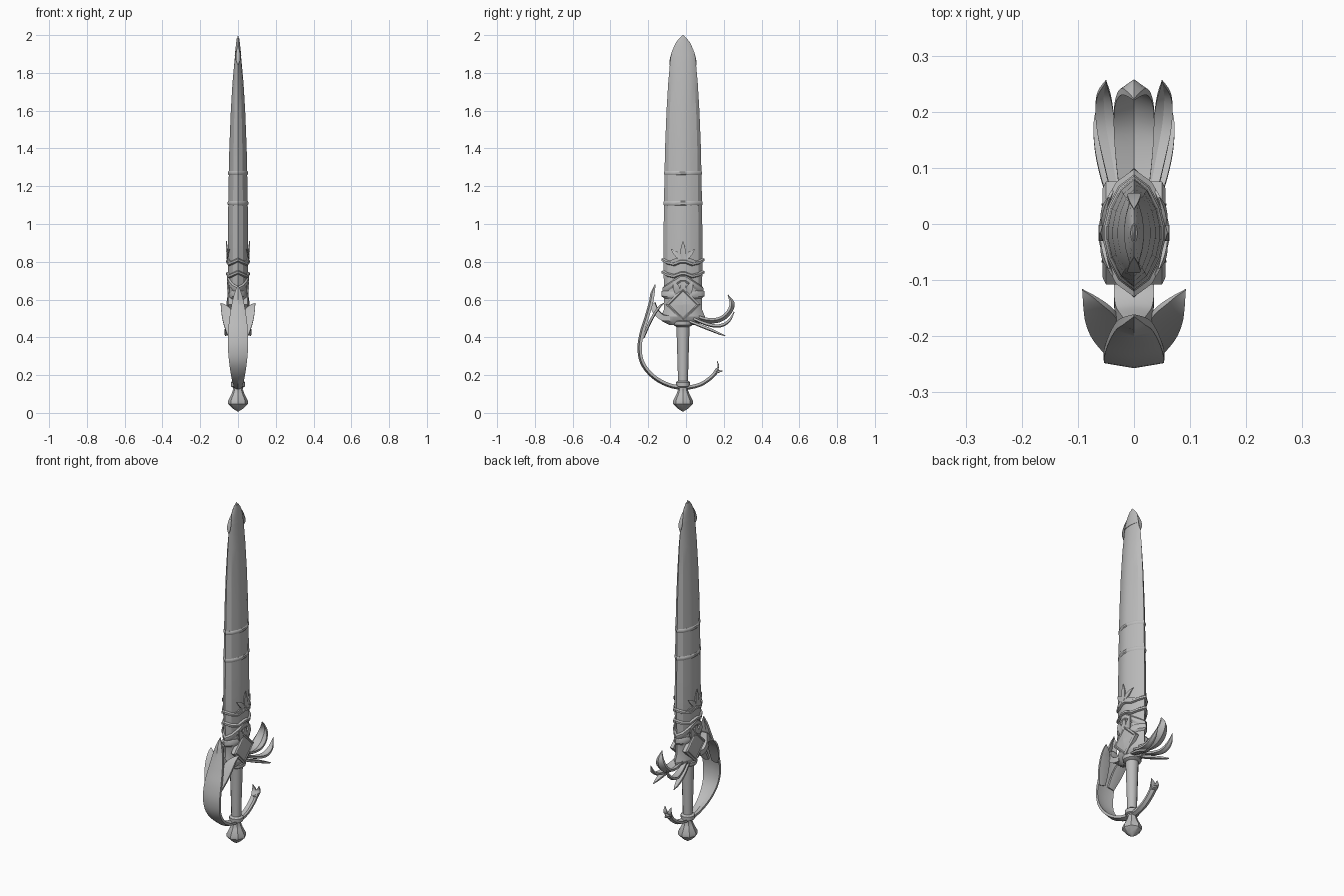
import bpy, bmesh, math
from mathutils import Vector

if "Cube" in bpy.data.objects:
    bpy.data.objects.remove(bpy.data.objects["Cube"])

steel = bpy.data.materials.new("grey_steel")
steel.diffuse_color = (0.5, 0.5, 0.5, 1)
steel.use_nodes = True
steel.node_tree.nodes["Principled BSDF"].inputs["Base Color"].default_value = steel.diffuse_color
CY = -0.016  # blade axis


def skin(name, rings, angle=30):
    """Join equal-sized closed rings of points into a capped solid."""
    bm = bmesh.new()
    vs = [[bm.verts.new(p) for p in r] for r in rings]
    n = len(rings[0])
    for a, b in zip(vs, vs[1:]):
        for i in range(n):
            j = (i + 1) % n
            bm.faces.new((a[i], a[j], b[j], b[i]))
    bm.faces.new(vs[0][::-1])
    bm.faces.new(vs[-1])
    bmesh.ops.remove_doubles(bm, verts=bm.verts, dist=0.00005)
    bmesh.ops.recalc_face_normals(bm, faces=bm.faces)
    me = bpy.data.meshes.new(name)
    bm.to_mesh(me)
    bm.free()
    me.shade_smooth()
    me.set_sharp_from_angle(angle=math.radians(angle))
    me.materials.append(steel)
    ob = bpy.data.objects.new(name, me)
    bpy.context.collection.objects.link(ob)
    return ob


def smooth_path(pts, sub):
    """Catmull-Rom through tuples of any length."""
    out = []
    for i in range(len(pts) - 1):
        p = [Vector(pts[max(0, min(len(pts) - 1, i + k))]) for k in (-1, 0, 1, 2)]
        for s in range(sub):
            t = s / sub
            out.append(0.5 * (2 * p[1] + (p[2] - p[0]) * t
                              + (2 * p[0] - 5 * p[1] + 4 * p[2] - p[3]) * t * t
                              + (3 * p[1] - p[0] - 3 * p[2] + p[3]) * t ** 3))
    return out + [Vector(pts[-1])]


def ribbon(name, pts, thick, ridge, side=(1, 0, 0), sub=5):
    """Ridged strap along (x, y, z, half_width) points."""
    path = smooth_path(pts, sub)
    rings = []
    for i, p in enumerate(path):
        c = p.to_3d()
        c = Vector(p[:3])
        t = Vector(path[min(i + 1, len(path) - 1)][:3]) - Vector(path[max(i - 1, 0)][:3])
        s = Vector(side)
        s = (s - t.normalized() * s.dot(t.normalized())).normalized()
        n = t.cross(s).normalized()
        w = max(p[3], 0.0005)
        k = min(1, w / 0.02)
        r, h = ridge * k, thick * (0.3 + 0.7 * k) / 2
        rings.append([c + s * a * w + n * b for a, b in
                      ((-1, h), (0, r + h), (1, h), (1, -h), (0, r - h), (-1, -h))])
    return skin(name, rings)


# ---- Sheath: pointed oval section (thickness factor, width factor) ----
HALF = [(0, -1), (0.5, -0.8), (0.85, -0.45), (1, -0.12),
        (1, 0.12), (0.85, 0.45), (0.5, 0.8)]
SECTION = HALF + [(-x, -y) for x, y in HALF]
PROFILE = [(0.64, .05, .1), (0.8, .053, .104), (1.0, .053, .102), (1.2, .05, .099),
           (1.4, .046, .095), (1.6, .038, .087), (1.75, .029, .078), (1.87, .018, .067),
           (1.92, .012, .054), (1.96, .008, .036), (1.985, .004, .016), (2.0, .0005, .001)]


def size_at(z):
    for a, b in zip(PROFILE, PROFILE[1:]):
        if z <= b[0]:
            f = max(0, (z - a[0]) / (b[0] - a[0]))
            return a[1] + (b[1] - a[1]) * f, a[2] + (b[2] - a[2]) * f
    return PROFILE[-1][1:]


def surface_x(y, z):
    hx, hy = size_at(z)
    u = abs(y - CY) / hy
    pts = [(0, 1), (.12, 1), (.45, .85), (.8, .5), (1, 0)]
    for a, b in zip(pts, pts[1:]):
        if u <= b[0]:
            return hx * (a[1] + (b[1] - a[1]) * (u - a[0]) / (b[0] - a[0]))
    return 0


def section(z, hx, hy, wave=None):
    return [(x * hx, CY + y * hy, z + (wave(y) if wave else 0)) for x, y in SECTION]


def band(name, z, height, out, wave=None):
    hx, hy = size_at(z)
    h = height / 2
    return skin(name, [section(z + dz, hx + o, hy + o, wave) for dz, o in
                       ((-h, 0), (-h * .5, out), (h * .5, out), (h, 0))], 35)


skin("sheath", [section(*p) for p in PROFILE], 22)
for i, z in enumerate((1.11, 1.27)):
    band(f"sheath_ring_{i}", z, 0.022, 0.004)
# Draped collars, low between centre and edges
drape = lambda y: -0.022 * math.sin(math.pi * abs(y))
peak = lambda y: 0.035 * (1 - 2 * abs(y))
band("upper_collar", 0.81, 0.022, 0.010, drape)
band("middle_collar", 0.745, 0.022, 0.011, drape)
band("lower_collar", 0.685, 0.04, 0.008, peak)

# Tip cover with a small leaf on each narrow edge
skin("tip_cover", [section(z, size_at(z)[0] + .002, size_at(z)[1] + .002)
                   for z in (1.89, 1.92, 1.96, 1.985)])
for sy in (-1, 1):
    pts = [(0, CY + sy * (size_at(z)[1] + .001), z, w) for z, w in
           ((1.84, 0), (1.87, .011), (1.91, .009), (1.95, 0))]
    ribbon(f"tip_leaf_{'front' if sy < 0 else 'back'}", pts, .006, 0)

# Five-leaf flower on both broad faces, following the sheath
for sx, label in ((-1, "left"), (1, "right")):
    for i, (ang, ln) in enumerate(((0, .1), (48, .085), (-48, .085), (100, .085), (-100, .085))):
        a = math.radians(ang)
        pts = []
        for f, w in ((0, .004), (.35, .014), (.7, .010), (1, 0)):
            y, z = CY + math.sin(a) * ln * f, 0.81 + math.cos(a) * ln * f
            pts.append((sx * (surface_x(y, z) + .004 + .004 * f), y, z, w))
        ribbon(f"flower_{label}_leaf_{i}", pts, .009, .003 * sx,
               (0, math.cos(a), -math.sin(a)), 3)

# ---- Guard block ----
skin("guard_block", [section(z, x, y) for z, x, y in
                     ((.465, .022, .07), (.485, .04, .112), (.51, .05, .116), (.55, .046, .1),
                      (.60, .045, .1), (.645, .05, .104), (.665, .036, .085))], 25)
skin("guard_rim", [section(z, x, y, lambda v: .014 * (abs(v) - .5)) for z, x, y in
                   ((.60, .045, .1), (.612, .052, .115), (.635, .052, .115), (.648, .045, .1))], 35)
# Stepped diamond badge on each broad side
for sx, label in ((-1, "left"), (1, "right")):
    rings = []
    for x, r in ((.03, 1), (.05, 1), (.056, .86), (.052, .78), (.062, .05)):
        rings.append([(sx * x, CY + .092 * r * c, .573 + .09 * r * s)
                      for c, s in ((1, 0), (0, 1), (-1, 0), (0, -1))])
    skin(f"guard_diamond_{label}", rings, 20)
    # Small pointed leaves rising over the diamond
    for i, dy in enumerate((-.045, 0, .045)):
        pts = [(sx * .046, CY + dy * .6, .63, .012), (sx * .054, CY + dy * .8, .665, .017),
               (sx * .052, CY + dy * 1.1, .70 + (.025 if dy == 0 else 0), 0)]
        ribbon(f"guard_leaf_{label}_{i}", pts, .01, .004 * sx, (0, 1, 0), 3)

# ---- Grip and pommel ----


def turned(name, prof, n, angle):
    return skin(name, [[(r * math.cos(2 * math.pi * k / n), CY + r * math.sin(2 * math.pi * k / n), z)
                        for k in range(n)] for z, r in prof], angle)


turned("grip", [(.13, .026), (.2, .027), (.3, .030), (.4, .033), (.48, .036)], 12, 40)
turned("grip_ring", [(.135, .028), (.14, .037), (.162, .038), (.17, .028)], 12, 40)
turned("grip_collar", [(.455, .034), (.465, .05), (.485, .052), (.495, .03)], 12, 40)
turned("pommel", [(.008, .004), (.022, .026), (.048, .052), (.064, .053), (.1, .034),
                  (.125, .025), (.14, .027)], 8, 30)

# ---- Knuckle guard: broad ridged strap that narrows under the grip ----
ribbon("knuckle_guard", [
    (0, -.163, .68, 0), (0, -.172, .635, .018), (0, -.182, .58, .032), (0, -.205, .5, .045),
    (0, -.23, .42, .053), (0, -.241, .34, .053), (0, -.226, .265, .046), (0, -.175, .2, .036),
    (0, -.1, .155, .025), (0, -.016, .138, .02), (0, .07, .152, .018), (0, .135, .195, .018),
    (0, .165, .235, .02)], .014, .009)
for sx, label in ((-1, "left"), (1, "right")):
    # Side points flaring from the strap top
    ribbon(f"knuckle_point_{label}", [
        (sx * .03, -.228, .40, .02), (sx * .045, -.197, .47, .03), (sx * .06, -.165, .53, .028),
        (sx * .078, -.138, .565, .014), (sx * .092, -.117, .58, 0)], .012, .003)
    # Forked strap end
    ribbon(f"strap_fork_{label}", [(sx * .008, .155, .22, .012), (sx * .014, .17, .245, .012),
                                   (sx * .02, .165, .275, 0)], .01, .003)
ribbon("strap_end_tongue", [(0, .15, .213, .015), (0, .175, .22, .014), (0, .193, .222, 0)], .012, .003)
# Bridge from guard block to strap
ribbon("knuckle_bridge", [(0, -.085, .5, .034), (0, -.125, .505, .036), (0, -.16, .535, .032),
                          (0, -.18, .58, .02)], .03, .004)

# ---- Back plume: one curled centre leaf and two mirrored pairs ----
ribbon("plume_centre", [
    (0, .05, .515, .025), (0, .11, .498, .032), (0, .17, .5, .036), (0, .215, .53, .034),
    (0, .236, .575, .022), (0, .222, .625, 0)], .012, .016)
for sx, label in ((-1, "left"), (1, "right")):
    ribbon(f"plume_middle_{label}", [
        (sx * .025, .04, .5, .012), (sx * .038, .11, .472, .016), (sx * .05, .175, .463, .017),
        (sx * .054, .225, .487, .013), (sx * .05, .255, .535, 0)], .014, .006)
    ribbon(f"plume_lower_{label}", [
        (sx * .025, .02, .485, .012), (sx * .042, .08, .462, .016), (sx * .055, .135, .44, .015),
        (sx * .063, .18, .42, .009), (sx * .066, .208, .408, 0)], .014, .005)
